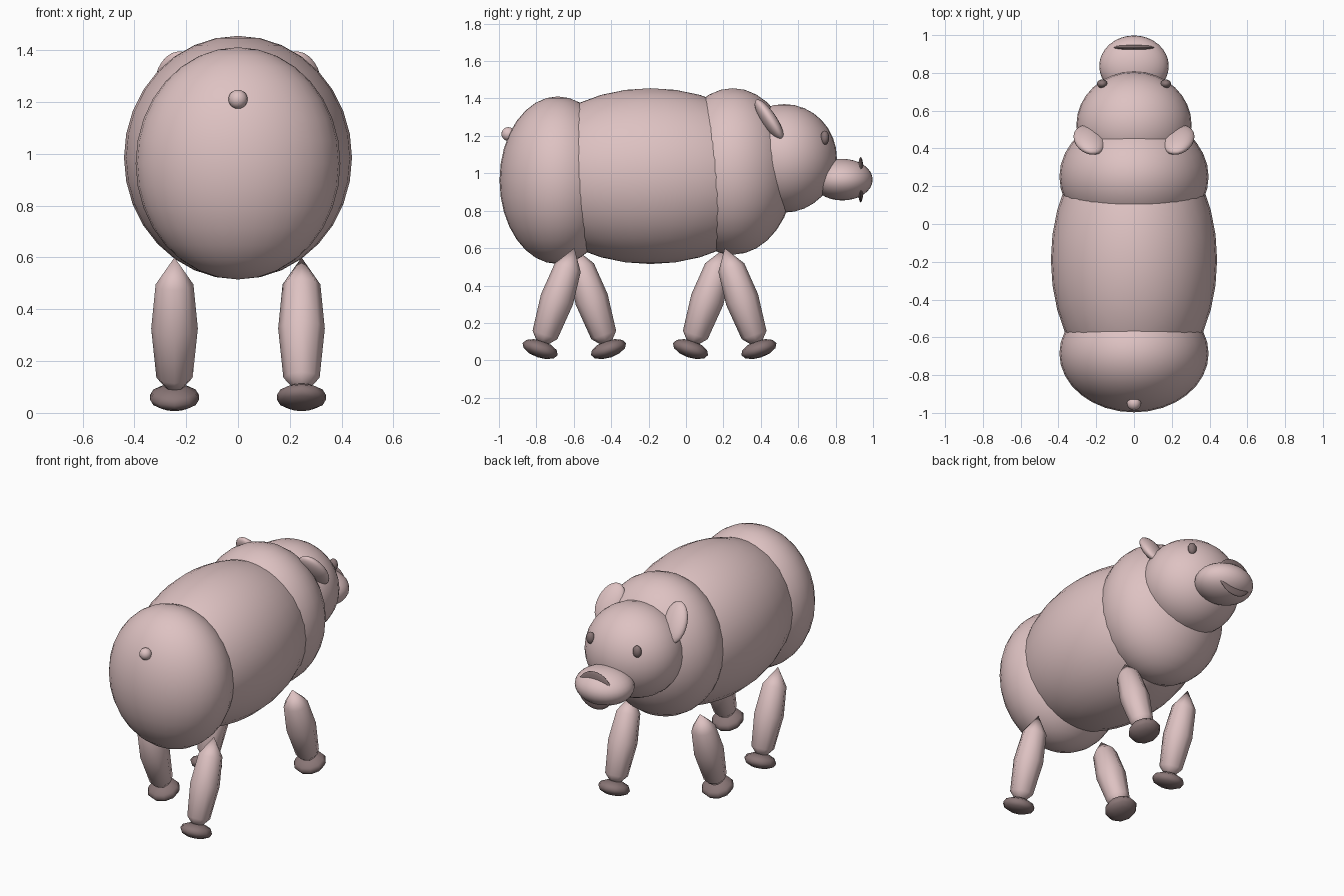
import bpy, bmesh, math
from mathutils import Matrix, Euler

if "Cube" in bpy.data.objects:
    bpy.data.objects.remove(bpy.data.objects["Cube"])


def material(name, rgb):
    m = bpy.data.materials.new(name)
    m.diffuse_color = (*rgb, 1)
    m.use_nodes = True
    m.node_tree.nodes["Principled BSDF"].inputs["Base Color"].default_value = m.diffuse_color
    return m


pink = material("pink_skin", (0.73, 0.54, 0.54))
dark = material("dark_brown_grey", (0.25, 0.18, 0.18))


def finish(name, bm, mat):
    bmesh.ops.recalc_face_normals(bm, faces=bm.faces)
    mesh = bpy.data.meshes.new(name)
    for f in bm.faces:
        f.smooth = True
    bm.to_mesh(mesh)
    bm.free()
    mesh.materials.append(mat)
    ob = bpy.data.objects.new(name, mesh)
    bpy.context.collection.objects.link(ob)
    return ob


def ellipsoid(name, loc, radii, mat=pink, rot=(0, 0, 0), seg=32, rings=16):
    bm = bmesh.new()
    bmesh.ops.create_uvsphere(bm, u_segments=seg, v_segments=rings, radius=1)
    bm.transform(Matrix.LocRotScale(loc, Euler(rot), radii))
    return finish(name, bm, mat)


def lathe(name, profile, seg, matrix, mat):
    # Pointed at both ends; profile holds (radius, z) rings in between
    bm = bmesh.new()
    rings = []
    for r, z in profile:
        n = 1 if r == 0 else seg
        rings.append([bm.verts.new((r * math.cos(2 * math.pi * i / seg),
                                    r * math.sin(2 * math.pi * i / seg), z))
                      for i in range(n)])
    for a, b in zip(rings, rings[1:]):
        for i in range(seg):
            j = (i + 1) % seg
            if len(a) == 1:
                bm.faces.new((a[0], b[i], b[j]))
            elif len(b) == 1:
                bm.faces.new((a[i], b[0], a[j]))
            else:
                bm.faces.new((a[i], b[i], b[j], a[j]))
    bm.transform(matrix)
    return finish(name, bm, mat)


# Trunk
ellipsoid("belly", (0, -0.19, 0.985), (0.44, 0.69, 0.47))
ellipsoid("rump", (0, -0.685, 0.963), (0.395, 0.312, 0.448))
ellipsoid("chest", (0, 0.25, 1.01), (0.395, 0.33, 0.445))
ellipsoid("tail", (0, -0.95, 1.21), (0.037, 0.037, 0.037), seg=16, rings=10)

# Head and snout
ellipsoid("head", (0, 0.525, 1.08), (0.305, 0.282, 0.29))
ellipsoid("snout", (0, 0.836, 0.966), (0.184, 0.162, 0.111))
# Thin disc that breaks through the snout above and below
ellipsoid("mouth_disc", (0, 0.934, 0.966), (0.125, 0.018, 0.121), dark)

for side, s in (("right", 1), ("left", -1)):
    ellipsoid("eye_" + side, (s * 0.168, 0.742, 1.19),
              (0.028, 0.023, 0.038), dark, seg=16, rings=10)
    ellipsoid("ear_" + side, (s * 0.236, 0.445, 1.285), (0.083, 0.04, 0.13),
              rot=(math.radians(33), s * math.radians(-12), 0),
              seg=24, rings=12)

# Striding legs: s = side, swing = direction the foot points along y
LEG = [(0, 0), (0.073, -0.11), (0.09, -0.29), (0.07, -0.49), (0, -0.57)]
for name, s, y, swing in (("rear_right", 1, -0.597, -1),
                          ("rear_left", -1, -0.597, 1),
                          ("front_right", 1, 0.207, 1),
                          ("front_left", -1, 0.207, -1)):
    tilt = swing * math.radians(18.7)
    frame = (Matrix.Translation((s * 0.245, y, 0.6))
             @ Matrix.Rotation(tilt, 4, 'X'))
    lathe("leg_" + name, LEG, 8, frame, pink)
    ellipsoid("hoof_" + name, frame @ Matrix.Translation((0, 0, -0.57)).to_translation(),
              (0.099, 0.099, 0.046), dark, rot=(tilt, 0, 0), seg=10, rings=6)
